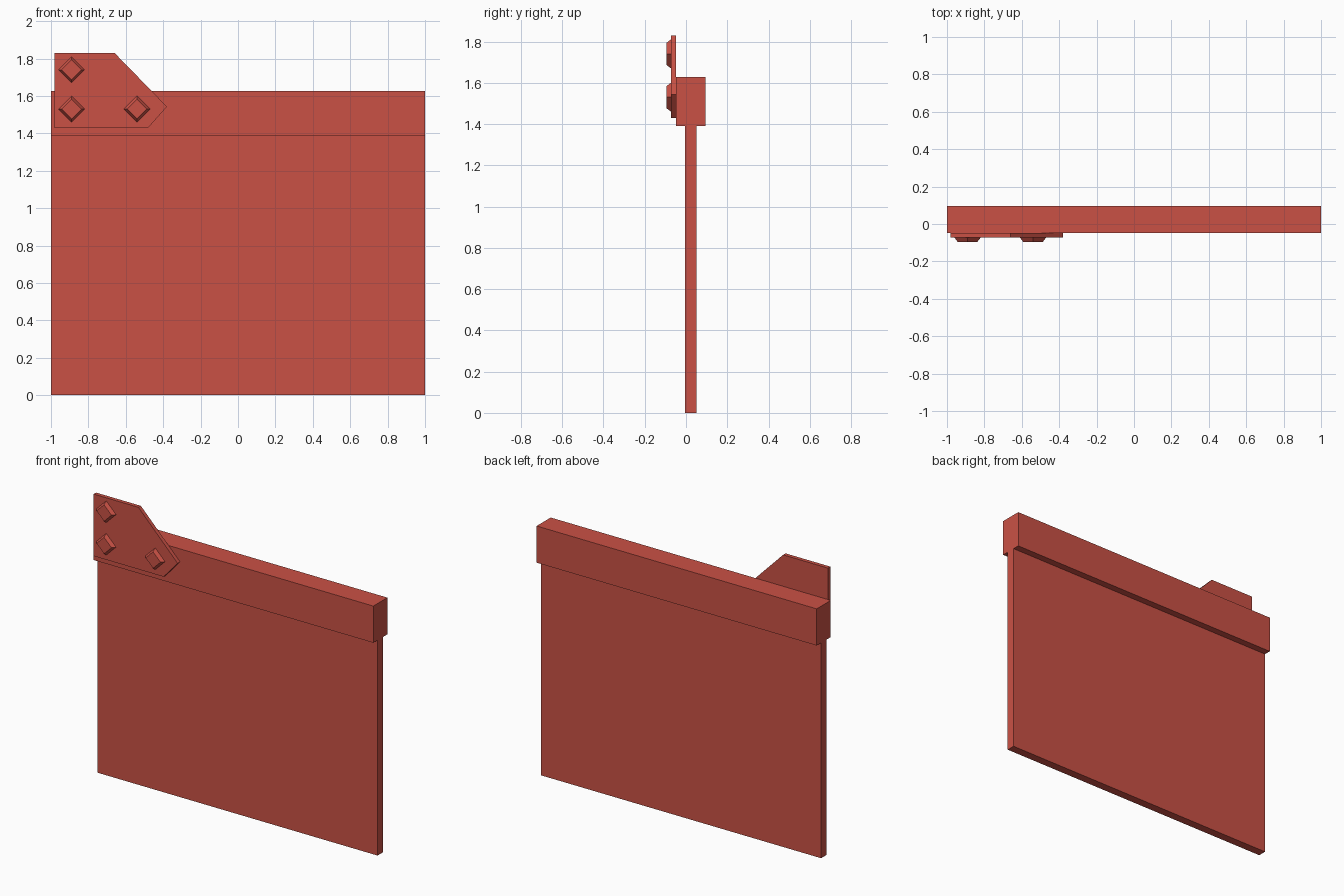
import bpy, bmesh, math
from mathutils import Matrix

if "Cube" in bpy.data.objects:
    bpy.data.objects.remove(bpy.data.objects["Cube"])

red = bpy.data.materials.new("brick red")
red.diffuse_color = (0.59, 0.083, 0.06, 1)
red.use_nodes = True
red.node_tree.nodes["Principled BSDF"].inputs["Base Color"].default_value = red.diffuse_color


def finish(name, bm):
    bmesh.ops.recalc_face_normals(bm, faces=bm.faces)
    mesh = bpy.data.meshes.new(name)
    bm.to_mesh(mesh)
    bm.free()
    mesh.materials.append(red)
    obj = bpy.data.objects.new(name, mesh)
    bpy.context.collection.objects.link(obj)
    return obj


def slab(name, outline, y0, y1):
    """Extrude an x/z outline from y0 to y1."""
    bm = bmesh.new()
    face = bm.faces.new([bm.verts.new((x, y0, z)) for x, z in outline])
    out = bmesh.ops.extrude_face_region(bm, geom=[face])["geom"]
    moved = [v for v in out if isinstance(v, bmesh.types.BMVert)]
    bmesh.ops.translate(bm, verts=moved, vec=(0, y1 - y0, 0))
    return finish(name, bm)


def rect(x0, x1, z0, z1):
    return [(x0, z0), (x1, z0), (x1, z1), (x0, z1)]


# Thin hanging panel and the thick beam above it
slab("panel", rect(-1, 1, 0, 1.39), -0.005, 0.05)
slab("top_beam", rect(-1, 1, 1.39, 1.627), -0.048, 0.095)

# Angled bracket plate on the front left corner
slab("bracket_plate", [(-0.98, 1.43), (-0.48, 1.43), (-0.38, 1.543),
                       (-0.66, 1.83), (-0.98, 1.83)], -0.073, -0.048)

# Diamond-shaped tapered bolt heads
for i, (x, z) in enumerate([(-0.89, 1.74), (-0.89, 1.53), (-0.54, 1.53)]):
    bm = bmesh.new()
    bmesh.ops.create_cone(bm, cap_ends=True, segments=4, radius1=0.07,
                          radius2=0.053, depth=0.022,
                          matrix=Matrix.Translation((x, -0.084, z))
                          @ Matrix.Rotation(math.pi / 2, 4, 'X'))
    finish(f"bolt_head_{i + 1}", bm)
